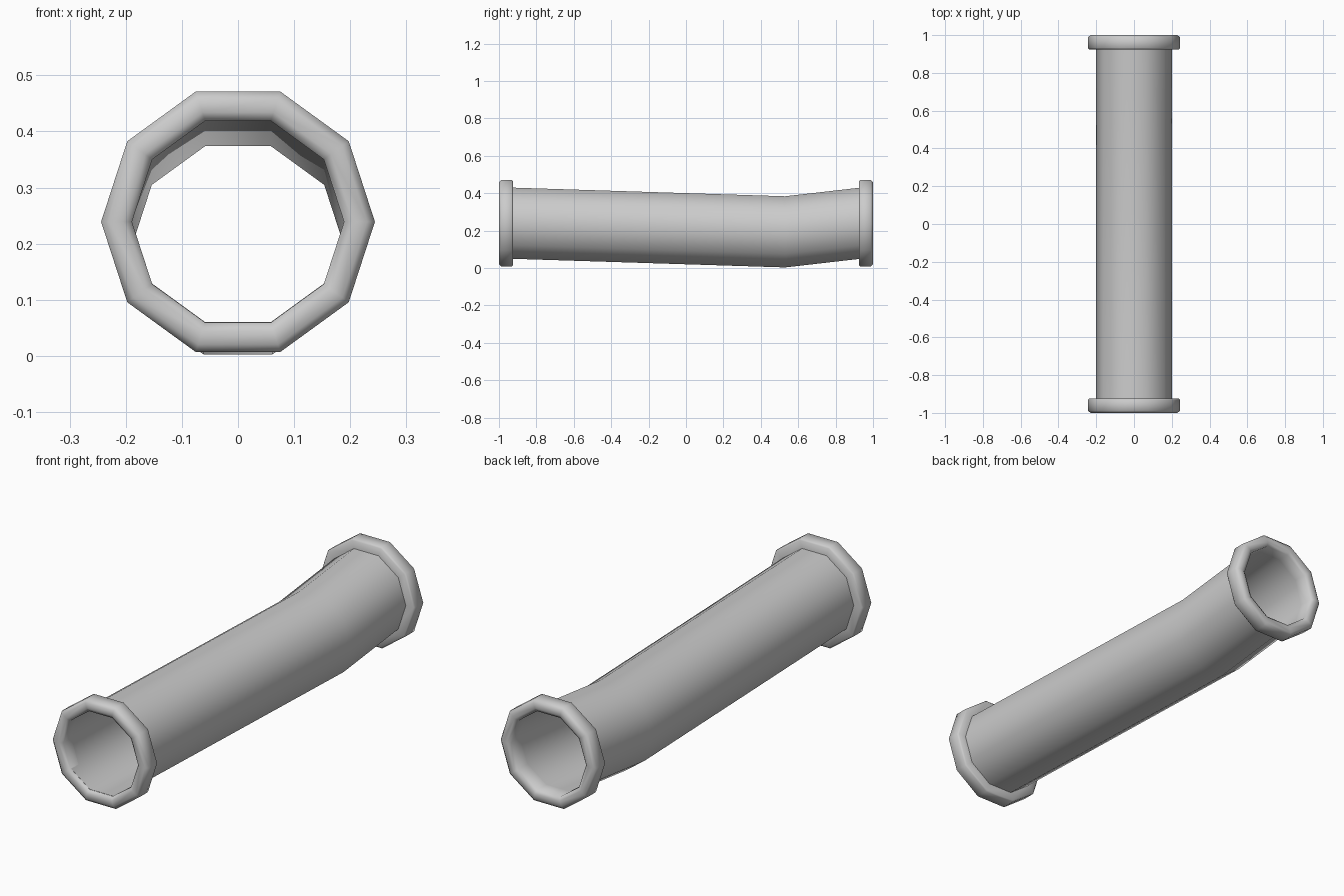
import bpy, bmesh, math

if "Cube" in bpy.data.objects:
    bpy.data.objects.remove(bpy.data.objects["Cube"])

SIDES = 10


def ring_mesh(name, rings):
    """Skin a closed loop of decagonal rings given as (y, centre_z, radius)."""
    bm = bmesh.new()
    loops = []
    for y, cz, r in rings:
        loops.append([bm.verts.new((r * math.cos(math.tau * i / SIDES), y,
                                    cz + r * math.sin(math.tau * i / SIDES)))
                      for i in range(SIDES)])
    for a, b in zip(loops, loops[1:] + loops[:1]):
        for i in range(SIDES):
            j = (i + 1) % SIDES
            bm.faces.new((a[i], a[j], b[j], b[i]))
    bmesh.ops.recalc_face_normals(bm, faces=bm.faces)
    mesh = bpy.data.meshes.new(name)
    bm.to_mesh(mesh)
    bm.free()
    ob = bpy.data.objects.new(name, mesh)
    bpy.context.collection.objects.link(ob)
    bpy.ops.object.select_all(action='DESELECT')
    ob.select_set(True)
    bpy.context.view_layer.objects.active = ob
    bpy.ops.object.shade_smooth_by_angle(angle=math.radians(60))
    return ob


# Hollow pipe with a sagging bend near the back end
path = [(-0.985, 0.241), (0.53, 0.193), (0.93, 0.239), (0.985, 0.239)]
outer = [(y, z, 0.2) for y, z in path]
inner = [(y, z, 0.19) for y, z in reversed(path)]
ring_mesh("bent_pipe", outer + inner)

# Thick rounded collar at each end
profile = [(0.925, 0.19), (0.925, 0.237), (0.932, 0.244), (0.988, 0.244),
           (1.0, 0.23), (1.0, 0.205), (0.99, 0.189)]
for name, side in (("front_collar", -1), ("back_collar", 1)):
    ring_mesh(name, [(side * y, 0.239, r) for y, r in profile])
